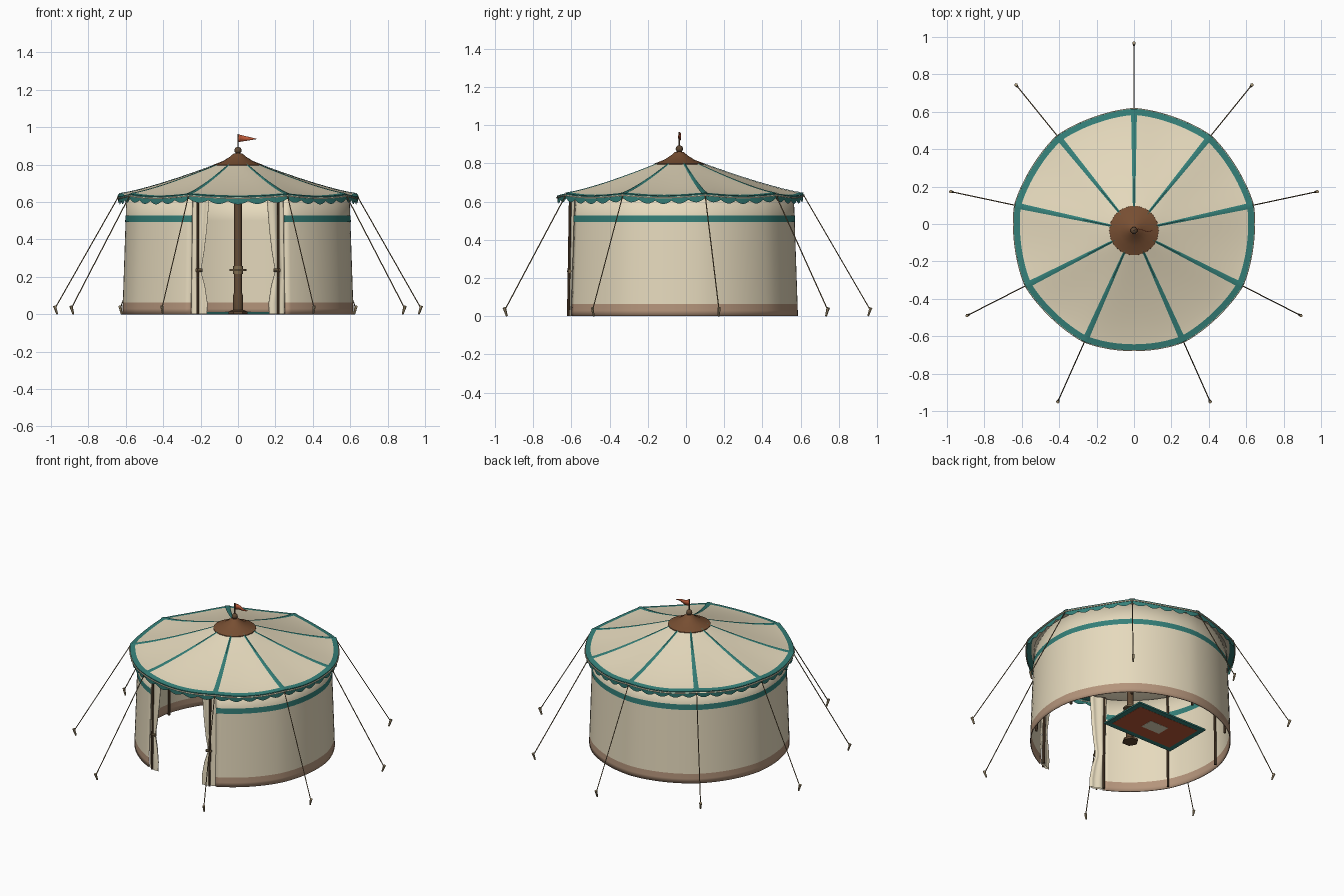
import bpy, math
from math import sin, cos, pi, radians, sqrt
from mathutils import Vector

if "Cube" in bpy.data.objects:
    bpy.data.objects.remove(bpy.data.objects["Cube"], do_unlink=True)

CY = -0.035                    # tent axis in y
STEP, GAP = 39, 48             # degrees covered by a wall panel and by the door
START, END = 294, 606          # the wall runs round the back between these
RIBS = [START + STEP * k for k in range(9)]


def material(name, rgb):
    m = bpy.data.materials.new(name)
    m.use_nodes = True
    m.diffuse_color = (*rgb, 1)
    m.node_tree.nodes["Principled BSDF"].inputs["Base Color"].default_value = (*rgb, 1)
    return m


CREAM = material("cream canvas", (0.79, 0.7, 0.51))
TEAL = material("teal cloth", (0.035, 0.215, 0.19))
TAN = material("tan hem", (0.46, 0.3, 0.2))
LEATHER = material("brown leather", (0.185, 0.077, 0.032))
WOOD = material("dark wood", (0.115, 0.066, 0.034))
ROPE = material("rope", (0.22, 0.155, 0.08))
PEG = material("peg wood", (0.4, 0.31, 0.18))
RED = material("orange red cloth", (0.5, 0.1, 0.04))


def build(name, verts, faces, mats, angle=30, pick=None):
    me = bpy.data.meshes.new(name)
    me.from_pydata(verts, [], faces)
    for m in mats:
        me.materials.append(m)
    ob = bpy.data.objects.new(name, me)
    bpy.context.collection.objects.link(ob)
    if pick:
        for p in me.polygons:
            p.material_index = pick(p)
    bpy.ops.object.select_all(action="DESELECT")
    ob.select_set(True)
    bpy.context.view_layer.objects.active = ob
    bpy.ops.object.shade_smooth_by_angle(angle=radians(angle))
    return ob


def sheet(name, us, vs, fn, mats, closed=False, **kw):
    """Grid surface through fn(u, v); closed joins the last u to the first."""
    n = len(us)
    verts = [fn(u, v) for v in vs for u in us]
    faces = []
    for j in range(len(vs) - 1):
        for i in range(n if closed else n - 1):
            k = (i + 1) % n
            faces.append((j * n + i, j * n + k, j * n + n + k, j * n + n + i))
    return build(name, verts, faces, mats, **kw)


def span(a, b, n):
    return [a + (b - a) * i / n for i in range(n + 1)]


def polar(a, r, z):
    return (r * cos(radians(a)), CY + r * sin(radians(a)), z)


def lathe(name, profile, mat, sides=18):
    return sheet(name, span(0, 360, sides)[:-1], profile,
                 lambda a, p: polar(a, p[0], p[1]), [mat], closed=True)


def rod(name, a, b, r, mat, sides=8, tip=None):
    """Capped round bar from a to b, optionally tapered."""
    a, b = Vector(a), Vector(b)
    q = (b - a).to_track_quat("Z", "Y")
    rings = [(a, 0), (a, r), (b, r if tip is None else tip), (b, 0)]
    return sheet(name, span(0, 2 * pi, sides)[:-1], rings,
                 lambda t, g: g[0] + q @ Vector((g[1] * cos(t), g[1] * sin(t), 0)),
                 [mat], closed=True)


def box(name, x, y, z, size, mat):
    bpy.ops.mesh.primitive_cube_add(size=1, location=(x, y, z))
    ob = bpy.context.object
    ob.name = name
    ob.scale = size
    ob.data.materials.append(mat)


def phase(a):
    """Position between two neighbouring ribs, 0 to 1."""
    d = (a - START) % 360
    return (d % STEP) / STEP if d < END - START else (d - END + START) / GAP


def bow(a):
    return sin(pi * phase(a))


def all_round(per_panel):
    return span(START, END, 8 * per_panel) + span(END, END + GAP, per_panel)[1:-1]


# Roof: concave panels sagging between the ribs, teal band at the eave
def eave_r(a):
    return 0.651 * (1 - 0.017 * bow(a))


def roof_point(a, s, lift=0.0):
    r = 0.11 + (eave_r(a) - 0.11) * s
    z = 0.643 + 0.16 * (1 - s) ** 1.25 - 0.013 * bow(a) * s
    return polar(a, r, z + lift)


ROUND = all_round(12)
sheet("roof", ROUND, [1, 0.94] + span(0.85, 0, 8), roof_point, [CREAM, TEAL],
      closed=True, angle=5, pick=lambda p: int(p.index < len(ROUND)))

# Teal seam tapes along the ribs
for k, a in enumerate(RIBS):
    def tape(side, s, a=a):
        p = Vector(roof_point(a, s, 0.004))
        across = Vector((-sin(radians(a)), cos(radians(a)), 0))
        return p + across * side * (0.006 + 0.01 * s) - Vector((0, 0, 0.003 * abs(side)))
    sheet(f"seam_tape_{k}", [-1, 0, 1], span(1, 0, 10), tape, [TEAL])


# Scalloped valance and the cord above it
def valance(a, v):
    top = 0.643 - 0.013 * bow(a)
    drop = 0.026 + 0.017 * abs(sin(pi * 5 * phase(a)))
    return polar(a, eave_r(a) - 0.003 * (1 - v), top - drop * (1 - v))


sheet("valance", all_round(30), [0, 0.5, 1], valance, [TEAL], closed=True)
sheet("eave_cord", ROUND, span(0, 2 * pi, 6),
      lambda a, t: polar(a, eave_r(a) + 0.001 - 0.004 * cos(t),
                         0.633 - 0.013 * bow(a) + 0.004 * sin(t)), [CREAM], closed=True)


# Wall with a hem at the ground and a stripe near the top
def wall_point(a, z, out=0.0):
    r = (0.621 - 0.034 * z) * (1 - 0.006 * bow(a)) + out
    return polar(a, r, z)


wall = sheet("wall", span(START, END, 96), [0, 0.03, 0.064, 0.2, 0.35, 0.5, 0.635],
             wall_point, [CREAM, TAN], pick=lambda p: int(p.center.z < 0.064))
wall.modifiers.new("thickness", "SOLIDIFY").thickness = 0.006
sheet("wall_stripe", span(START, END, 96), [0.492, 0.528],
      lambda a, z: wall_point(a, z, 0.002), [TEAL])
for name, a, b in (("left", START, START + 2 * STEP), ("right", END - 2 * STEP, END)):
    sheet(f"inner_stripe_{name}", span(b, a, 24), [0.492, 0.528],
          lambda u, z: wall_point(u, z, -0.008), [TEAL])

# Posts under each rib, guy ropes and pegs
for k, a in enumerate(RIBS):
    rod(f"wall_post_{k}", polar(a, 0.594, 0), polar(a, 0.586, 0.638), 0.008, WOOD)
    rod(f"guy_rope_{k}", polar(a, 0.648, 0.638), polar(a, 1.0, 0.032), 0.003, ROPE, 6)
    rod(f"peg_{k}", polar(a, 0.988, 0), polar(a, 1.003, 0.045), 0.005, PEG, 6, tip=0.009)

# Door posts, and curtains tied back against them: height and free edge
EDGE = [(0, 0.165), (0.06, 0.163), (0.15, 0.176), (0.22, 0.195), (0.25, 0.195),
        (0.33, 0.181), (0.45, 0.167), (0.635, 0.152)]
for name, sx in (("left", 1), ("right", -1)):
    def drape(t, p, sx=sx):
        mid, half = (0.252 + p[1]) / 2, (0.252 - p[1]) / 2
        x = mid + half * cos(t)
        r = 0.608 - 0.034 * p[0]
        y = CY - sqrt(r * r - x * x) + 0.008 * sin(t) + 0.003 * cos(5 * t)
        return (sx * x, y, p[0])
    sheet(f"door_curtain_{name}", span(0, sx * 2 * pi, 36)[:-1], EDGE, drape, [CREAM],
          closed=True, angle=50)
    rod(f"door_post_{name}", (sx * 0.216, -0.616, 0), (sx * 0.216, -0.606, 0.625),
        0.007, WOOD)
    rod(f"curtain_tie_{name}", (sx * 0.19, -0.614, 0.235), (sx * 0.225, -0.608, 0.235),
        0.009, ROPE)

# Centre pole with foot plate and collar
lathe("pole_foot", [(0, 0), (0.05, 0), (0.05, 0.014), (0.032, 0.022), (0, 0.022)], WOOD, 6)
lathe("centre_pole", [(0.027, 0.02), (0.027, 0.1), (0.021, 0.115), (0.021, 0.82)], WOOD, 12)
lathe("pole_collar", [(0, 0.215), (0.026, 0.215), (0.026, 0.23), (0.045, 0.232),
                      (0.045, 0.241), (0.026, 0.243), (0.026, 0.258), (0, 0.258)], ROPE, 12)

# Roof cap, finial, staff and pennant
lathe("roof_cap", [(0.133, 0.79), (0.132, 0.799), (0.08, 0.819), (0.045, 0.841),
                   (0.022, 0.86), (0, 0.862)], LEATHER)
lathe("finial", [(0.018, 0.855)] + [(0.019 * cos(t), 0.876 + 0.019 * sin(t))
                                    for t in span(-1, pi / 2, 8)], WOOD, 16)
rod("flag_staff", (0, CY, 0.89), (0, CY, 0.965), 0.004, WOOD)
flag = sheet("pennant", span(0, 1, 8), [0, 1],
             lambda u, v: (0.1 * u, CY + 0.007 * sin(2 * pi * u),
                           0.937 + (v * 0.042 - 0.017) * (1 - 0.96 * u)), [RED])
flag.modifiers.new("thickness", "SOLIDIFY").thickness = 0.003

# Rug: border, field and medallion, each a touch thicker than the last
box("rug_border", 0, 0.2, 0.007, (0.53, 0.34, 0.01), TEAL)
box("rug_field", 0, 0.2, 0.007, (0.46, 0.27, 0.012), RED)
box("rug_medallion", 0, 0.2, 0.007, (0.14, 0.09, 0.014), CREAM)
